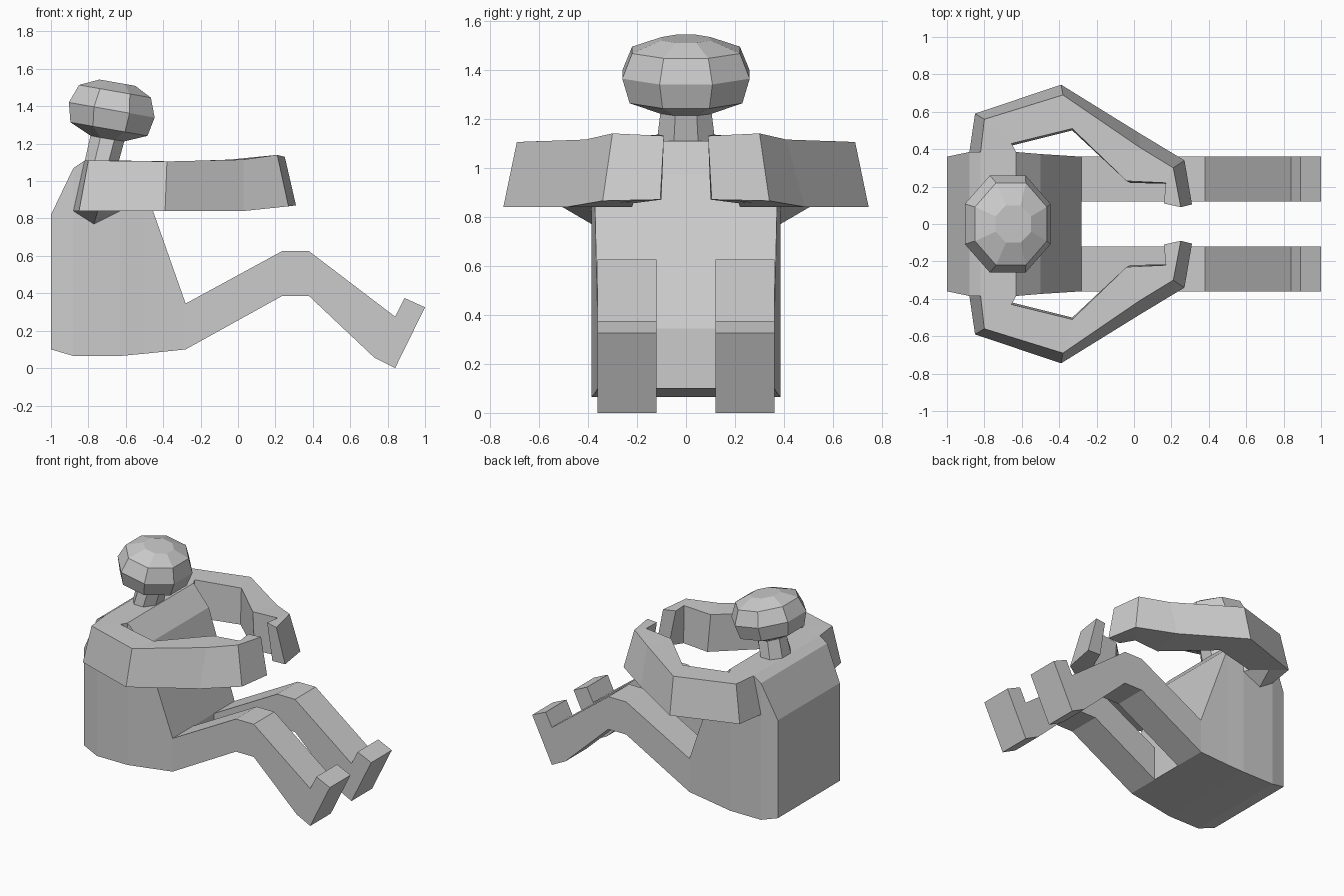
import bpy, bmesh, math
from mathutils import Vector, Matrix

if "Cube" in bpy.data.objects:
    bpy.data.objects.remove(bpy.data.objects["Cube"])


def loft(name, sections):
    """Skin a list of equal-length vertex loops and cap both ends."""
    bm = bmesh.new()
    rings = [[bm.verts.new(p) for p in s] for s in sections]
    n = len(rings[0])
    for a, b in zip(rings, rings[1:]):
        for i in range(n):
            j = (i + 1) % n
            bm.faces.new((a[i], a[j], b[j], b[i]))
    bm.faces.new(rings[0])
    bm.faces.new(rings[-1][::-1])
    bmesh.ops.recalc_face_normals(bm, faces=bm.faces)
    me = bpy.data.meshes.new(name)
    bm.to_mesh(me)
    bm.free()
    ob = bpy.data.objects.new(name, me)
    bpy.context.collection.objects.link(ob)
    return ob


def mirror_y(ob):
    m = ob.modifiers.new("mirror", 'MIRROR')
    m.use_axis = (False, True, False)


def octagon(cx, cz, rx, ry, tilt=0.0):
    """Flat-sided octagon; rx, ry are half widths across the flats."""
    k = 1 / math.cos(math.pi / 8)
    rot = Matrix.Rotation(tilt, 3, 'Y')
    angles = [(i + 0.5) * math.pi / 4 for i in range(8)]
    return [Vector((cx, 0, cz)) + rot @ Vector((rx * k * math.cos(a), ry * k * math.sin(a), 0))
            for a in angles]


# Torso: rectangular slices along x (x, bottom z, top z, half width)
slices = [(-1, .10, .82, .36), (-.88, .065, 1.07, .385), (-.82, .065, 1.11, .385),
          (-.63, .065, 1.11, .385), (-.5, .077, .97, .374), (-.28, .10, .345, .36)]
loft("torso", [[(x, -w, b), (x, w, b), (x, w, t), (x, -w, t)] for x, b, t, w in slices])

# Bent legs with upturned feet: extruded side profile
leg_profile = [(-.28, .345), (.235, .625), (.38, .625), (.84, .275), (.89, .375), (1, .325),
               (.84, 0), (.73, .055), (.38, .385), (.235, .385), (-.28, .10)]
mirror_y(loft("legs", [[(x, y, z) for x, z in leg_profile] for y in (.12, .36)]))

# Arms: root, shoulder, elbow, wrist, knuckles, fingertips
# each slice: outer top, outer bottom, inner bottom, inner top
arm = [
    [(-.82, .385, 1.11), (-.88, .385, .84), (-.63, .385, .84), (-.63, .385, 1.11)],
    [(-.80, .56, 1.11), (-.85, .59, .84), (-.65, .42, .84), (-.655, .43, 1.11)],
    [(-.38, .69, 1.105), (-.39, .745, .84), (-.33, .50, .84), (-.33, .51, 1.105)],
    [(.03, .41, 1.115), (.03, .485, .84), (-.02, .22, .84), (-.04, .23, 1.115)],
    [(.21, .30, 1.14), (.27, .34, .865), (.17, .215, .855), (.17, .22, 1.13)],
    [(.25, .09, 1.13), (.31, .105, .87), (.21, .10, .87), (.16, .11, 1.135)],
]
arm_loops = []
for i, (ot, ob_, ib, it) in enumerate(arm):
    mid = (Vector(ob_) + Vector(ib)) / 2
    if i == 0:
        mid = Vector((-.77, .385, .77))  # armpit point
    arm_loops.append([ot, ob_, mid, ib, it])
mirror_y(loft("arms", arm_loops))

# Neck
loft("neck", [octagon(-.74, 1.06, .09, .125), octagon(-.69, 1.26, .095, .10)])

# Head: faceted, tipped forward
head = [(-.70, 1.225, .085, .10), (-.69, 1.278, .209, .23), (-.675, 1.38, .233, .26),
        (-.658, 1.48, .195, .22), (-.645, 1.526, .097, .10)]
loft("head", [octagon(x, z, rx, ry, math.radians(10)) for x, z, rx, ry in head])
